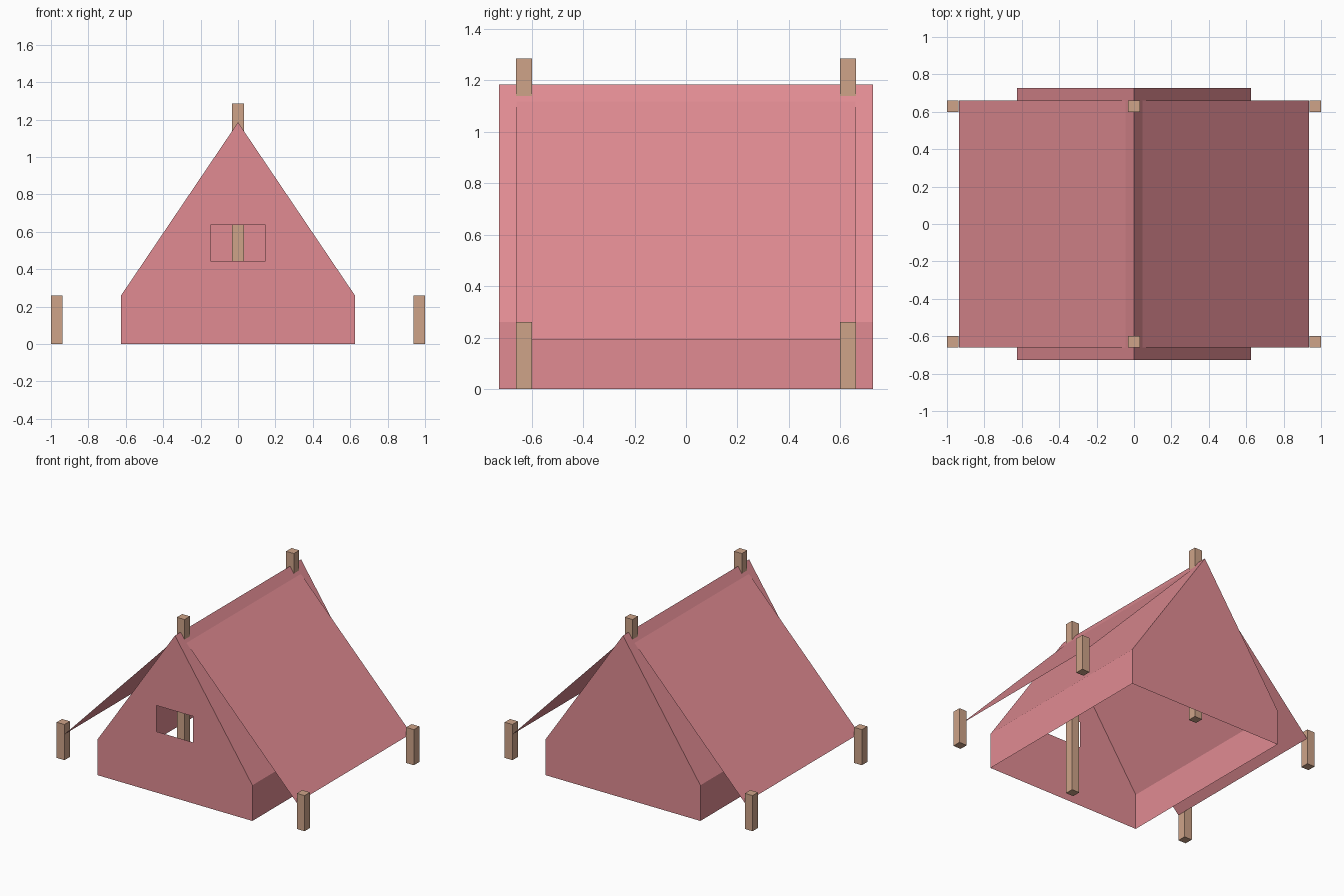
import bpy, bmesh

if "Cube" in bpy.data.objects:
    bpy.data.objects.remove(bpy.data.objects["Cube"])

def material(name, rgb):
    m = bpy.data.materials.new(name)
    m.diffuse_color = (*rgb, 1)
    m.use_nodes = True
    m.node_tree.nodes["Principled BSDF"].inputs["Base Color"].default_value = m.diffuse_color
    return m

RED = material("red canvas", (0.75, 0.26, 0.29))
WOOD = material("pale wood", (0.62, 0.37, 0.25))

def build(name, polygons, mat):
    """Object made of flat polygons, each a list of points."""
    bm = bmesh.new()
    for poly in polygons:
        bm.faces.new([bm.verts.new(p) for p in poly])
    bmesh.ops.remove_doubles(bm, verts=bm.verts, dist=1e-5)
    me = bpy.data.meshes.new(name)
    bm.to_mesh(me)
    bm.free()
    me.materials.append(mat)
    ob = bpy.data.objects.new(name, me)
    bpy.context.collection.objects.link(ob)
    return ob

def sheet(a, b, half_len):
    """Rectangle between two (x, z) points, running along y."""
    return [(a[0], -half_len, a[1]), (b[0], -half_len, b[1]),
            (b[0], half_len, b[1]), (a[0], half_len, a[1])]

def post(name, x, y, height, w=0.062):
    bpy.ops.mesh.primitive_cube_add(size=1, location=(x, y, height / 2))
    ob = bpy.context.object
    ob.name = name
    ob.scale = (w, w, height)
    ob.data.materials.append(WOOD)

W, EAVE, RIDGE, L = 0.625, 0.26, 1.185, 0.727

# inner tent: side walls and roof, open underneath
outline = [(-W, 0), (-W, EAVE), (0, RIDGE), (W, EAVE), (W, 0)]
build("tent_sides_and_roof",
      [sheet(b, a, L) for a, b in zip(outline, outline[1:])], RED)

# solid back wall
build("back_wall", [[(x, L, z) for x, z in outline]], RED)

# front wall in two mirrored halves around the window opening
wx, z0, z1 = 0.147, 0.445, 0.635
half = [(0, 0), (W, 0), (W, EAVE), (0, RIDGE), (0, z1), (wx, z1), (wx, z0), (0, z0)]
build("front_wall", [[(x, -L, z) for x, z in half],
                     [(-x, -L, z) for x, z in reversed(half)]], RED)

# outer fly sheet stretched out to the stakes
build("fly_sheet", [sheet((0, 1.165), (0.936, 0.19), 0.66),
                    sheet((-0.936, 0.19), (0, 1.165), 0.66)], RED)

# ridge poles and corner stakes
for y, end in ((-0.63, "front"), (0.63, "back")):
    post(end + "_pole", 0, y, 1.285)
    for x, side in ((-0.969, "left"), (0.969, "right")):
        post(f"{end}_{side}_stake", x, y, 0.26)
